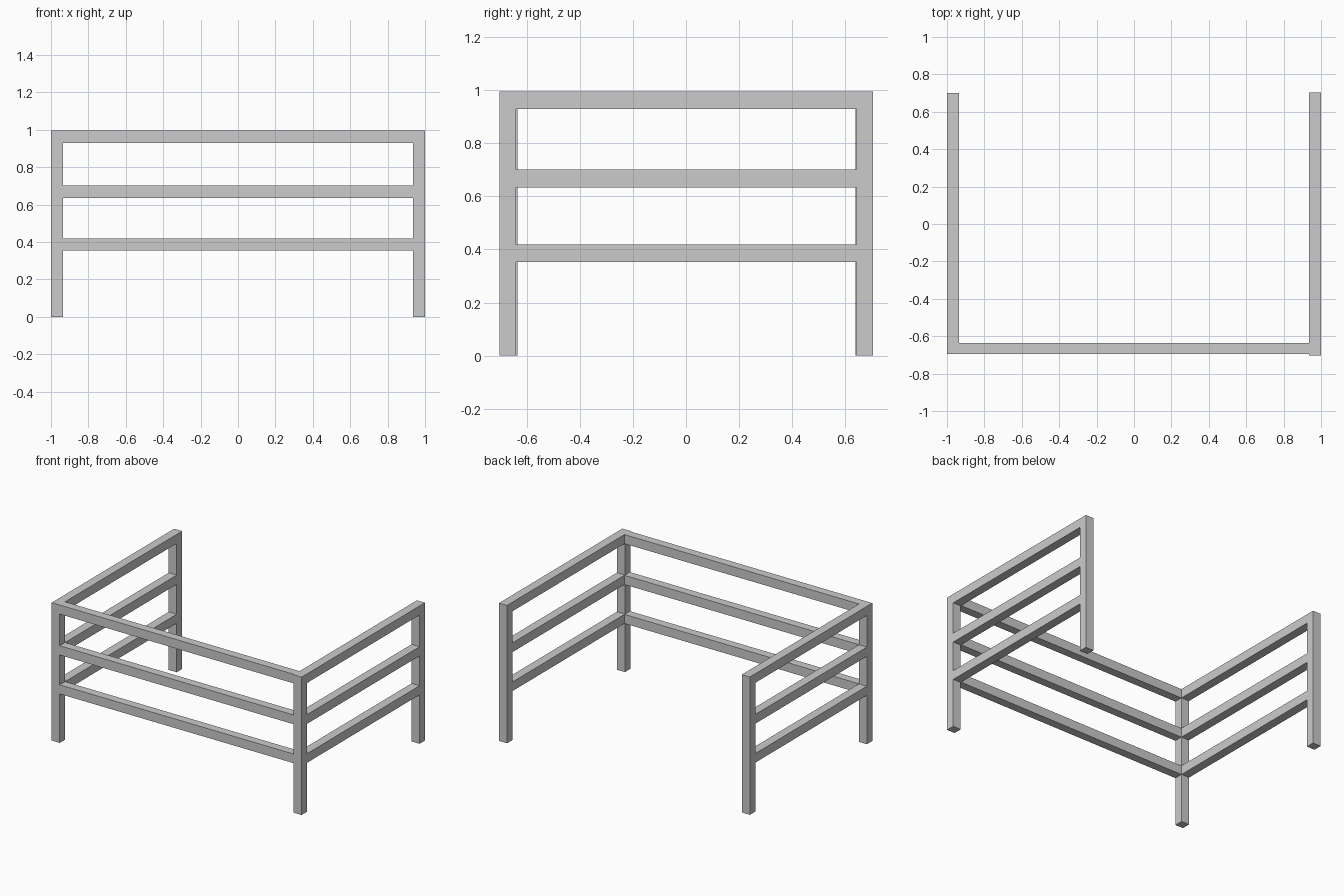
import bpy, bmesh

if "Cube" in bpy.data.objects:
    bpy.data.objects.remove(bpy.data.objects["Cube"])

T = 0.064                                   # bar thickness
TOP = 0.995
RAILS = [(0.353, 0.419), (0.634, 0.701), (0.929, TOP)]   # bottom / top of each rail


def box(name, x, y, z):
    """Box spanning the given (min, max) ranges."""
    bm = bmesh.new()
    bmesh.ops.create_cube(bm, size=1)
    for v in bm.verts:
        v.co = [r[0] if c < 0 else r[1] for c, r in zip(v.co, (x, y, z))]
    me = bpy.data.meshes.new(name)
    bm.to_mesh(me)
    bm.free()
    ob = bpy.data.objects.new(name, me)
    bpy.context.collection.objects.link(ob)
    return ob


# Side frames: two posts joined by three rails (right one is a touch longer)
for side, x, y0, y1 in (("left", (-1, -1 + T), -0.696, 0.700),
                        ("right", (1 - T, 1), -0.703, 0.704)):
    box(side + "_front_post", x, (y0, y0 + T - 0.002), (0, TOP))
    box(side + "_back_post", x, (y1 - T + 0.002, y1), (0, TOP))
    for i, z in enumerate(RAILS):
        box(f"{side}_rail_{i + 1}", x, (y0 + T - 0.002, y1 - T + 0.002), z)

# Front rails between the two front posts
for i, z in enumerate(RAILS):
    box(f"front_rail_{i + 1}", (-1 + T, 1 - T), (-0.696, -0.635), z)
